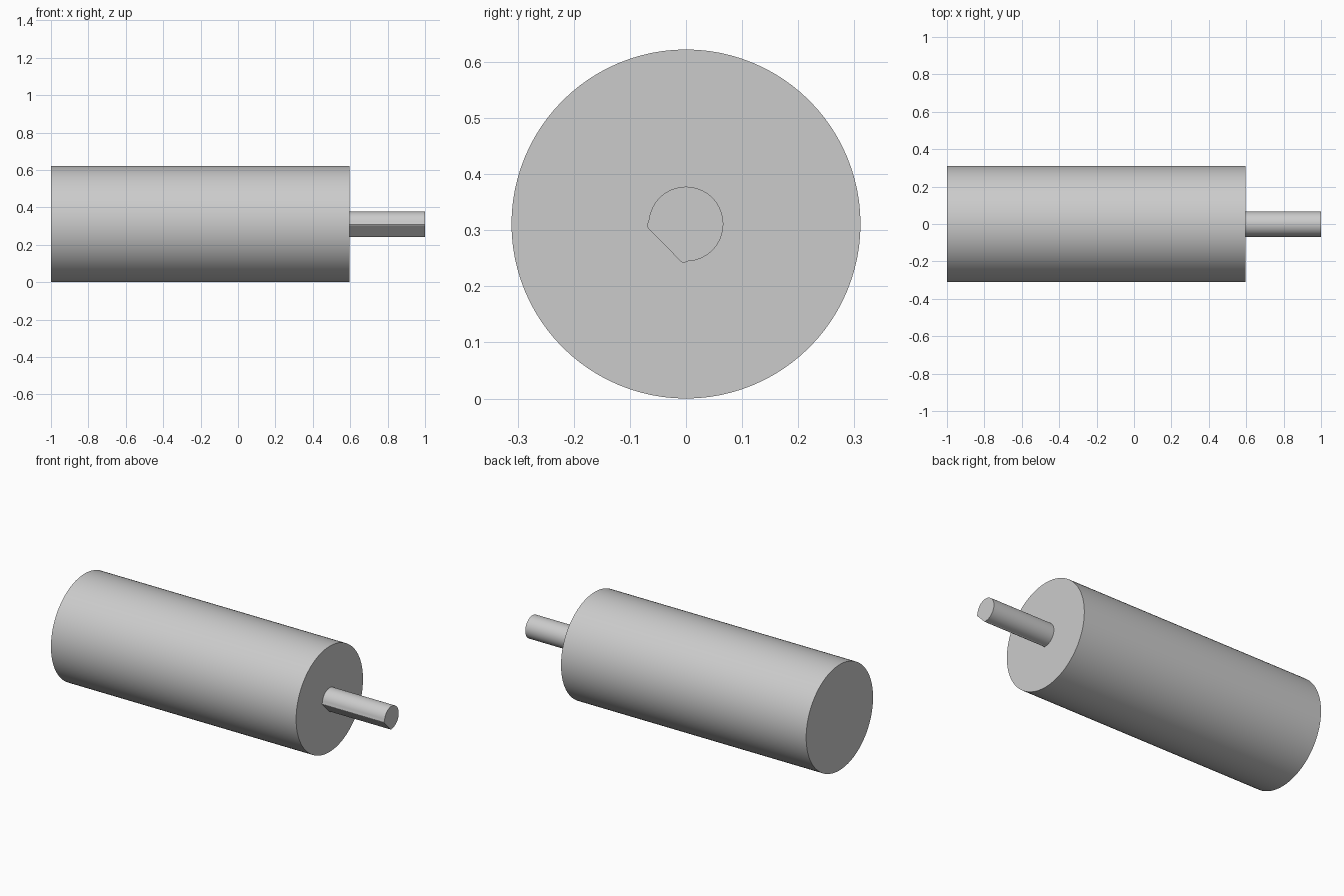
import bpy
import bmesh
from math import cos, sin, radians

cube = bpy.data.objects.get("Cube")
if cube:
    bpy.data.objects.remove(cube, do_unlink=True)

AXIS_Z = 0.311

grey = bpy.data.materials.new("metal grey")
grey.use_nodes = True
colour = (0.6, 0.6, 0.6, 1)
grey.diffuse_color = colour
grey.node_tree.nodes["Principled BSDF"].inputs["Base Color"].default_value = colour


def arc(radius, start, end, steps):
    """Points of an arc in the y-z plane, angles in degrees."""
    angles = [radians(start + (end - start) * i / steps) for i in range(steps + 1)]
    return [(radius * cos(a), radius * sin(a)) for a in angles]


def extrude_along_x(name, profile, x0, x1):
    """Closed solid from a y-z profile, centred on the motor axis."""
    bm = bmesh.new()
    base = bm.faces.new([bm.verts.new((x0, y, AXIS_Z + z)) for y, z in profile])
    result = bmesh.ops.extrude_face_region(bm, geom=[base], use_keep_orig=True)
    moved = [v for v in result["geom"] if isinstance(v, bmesh.types.BMVert)]
    bmesh.ops.translate(bm, verts=moved, vec=(x1 - x0, 0, 0))
    bmesh.ops.recalc_face_normals(bm, faces=bm.faces)
    mesh = bpy.data.meshes.new(name)
    bm.to_mesh(mesh)
    bm.free()
    mesh.materials.append(grey)
    obj = bpy.data.objects.new(name, mesh)
    bpy.context.collection.objects.link(obj)
    bpy.ops.object.select_all(action="DESELECT")
    obj.select_set(True)
    bpy.context.view_layer.objects.active = obj
    bpy.ops.object.shade_smooth_by_angle(angle=radians(20))
    return obj


# Cylindrical motor body
extrude_along_x("motor_body", arc(AXIS_Z, 0, 360, 96)[:-1], -1, 0.596)

# Output shaft with a flat on its lower front side, its edges slightly raised
flat_edges = [(-0.0695, -0.003), (-0.068, -0.007), (-0.008, -0.068), (-0.004, -0.0695)]
extrude_along_x("output_shaft", arc(0.0665, -88, 172, 48) + flat_edges, 0.596, 1)
